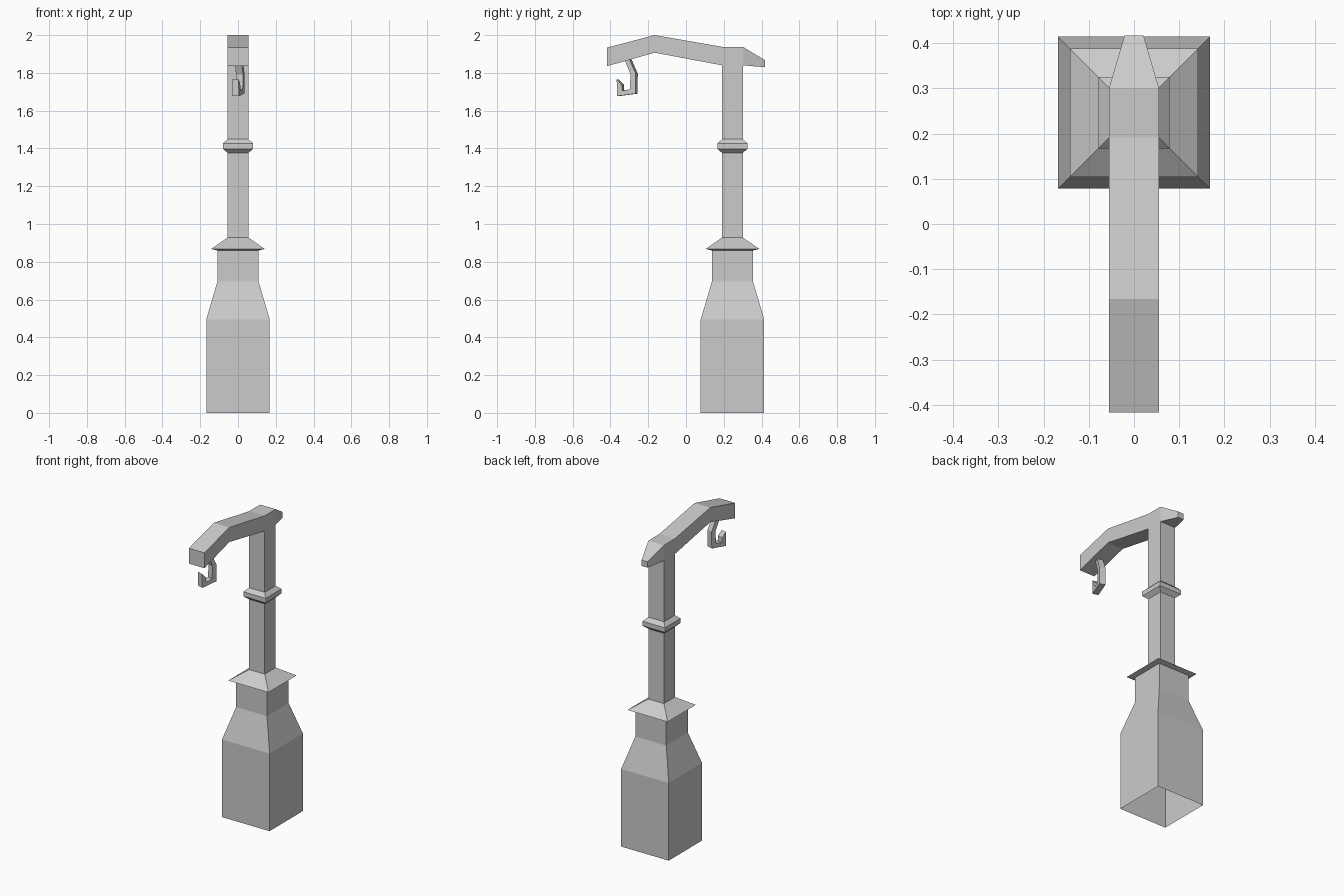
import bpy, bmesh, math

if "Cube" in bpy.data.objects:
    bpy.data.objects.remove(bpy.data.objects["Cube"])

grey = bpy.data.materials.new("light_grey")
grey.diffuse_color = (0.6, 0.6, 0.6, 1)
grey.use_nodes = True
grey.node_tree.nodes["Principled BSDF"].inputs["Base Color"].default_value = grey.diffuse_color


def make_object(name, bm):
    bmesh.ops.recalc_face_normals(bm, faces=bm.faces)
    mesh = bpy.data.meshes.new(name)
    bm.to_mesh(mesh)
    bm.free()
    mesh.materials.append(grey)
    obj = bpy.data.objects.new(name, mesh)
    bpy.context.collection.objects.link(obj)
    return obj


def loft(name, rings, caps=False, open_span=None):
    """Join four-sided rings; open_span is a (segment, side) left without a face."""
    bm = bmesh.new()
    loops = [[bm.verts.new(p) for p in ring] for ring in rings]
    for s, (a, b) in enumerate(zip(loops, loops[1:])):
        for i in range(4):
            if (s, i) != open_span:
                j = (i + 1) % 4
                bm.faces.new((a[i], a[j], b[j], b[i]))
    if caps:
        bm.faces.new(loops[0])
        bm.faces.new(loops[-1])
    return make_object(name, bm)


# Square post: base, shoulder, neck, flared collar, shaft and ring (z, half width)
POST_Y, SHAFT = 0.246, 0.055
profile = [(0, 0.168), (0.495, 0.168), (0.695, 0.109), (0.86, 0.109),
           (0.868, 0.142), (0.928, SHAFT), (1.376, SHAFT), (1.398, 0.079),
           (1.427, 0.079), (1.45, SHAFT), (1.84, SHAFT)]
loft("post", [[(sx * w, POST_Y + sy * w, z)
               for sx, sy in ((-1, -1), (1, -1), (1, 1), (-1, 1))]
              for z, w in profile])

# Bent arm with tapered tail (y, bottom z, top z, half width), open over the post
arm = [(-0.417, 1.836, 1.934, SHAFT), (-0.166, 1.907, 2.0, SHAFT),
       (POST_Y - SHAFT, 1.84, 1.938, SHAFT), (POST_Y + SHAFT, 1.84, 1.938, SHAFT),
       (0.417, 1.83, 1.868, 0.021)]
loft("arm", [[(-w, y, lo), (w, y, lo), (w, y, hi), (-w, y, hi)]
             for y, lo, hi, w in arm], caps=True, open_span=(2, 0))

# Hanging hook: extruded side profile (y, z), turned slightly about the vertical
hook_profile = [(0.016, 1.875), (0.0525, 1.796), (0.051, 1.69), (-0.0515, 1.677),
                (-0.0525, 1.766), (-0.025, 1.737), (-0.022, 1.706),
                (0.02, 1.713), (0.024, 1.791), (-0.011, 1.875)]
bm = bmesh.new()
face = bm.faces.new([bm.verts.new((-0.019, y, z)) for y, z in hook_profile])
ext = bmesh.ops.extrude_face_region(bm, geom=[face], use_keep_orig=True)
bmesh.ops.translate(bm, vec=(0.038, 0, 0),
                    verts=[v for v in ext["geom"] if isinstance(v, bmesh.types.BMVert)])
hook = make_object("hook", bm)
hook.location = (0.001, -0.311, 0)
hook.rotation_euler.z = math.radians(-17)
